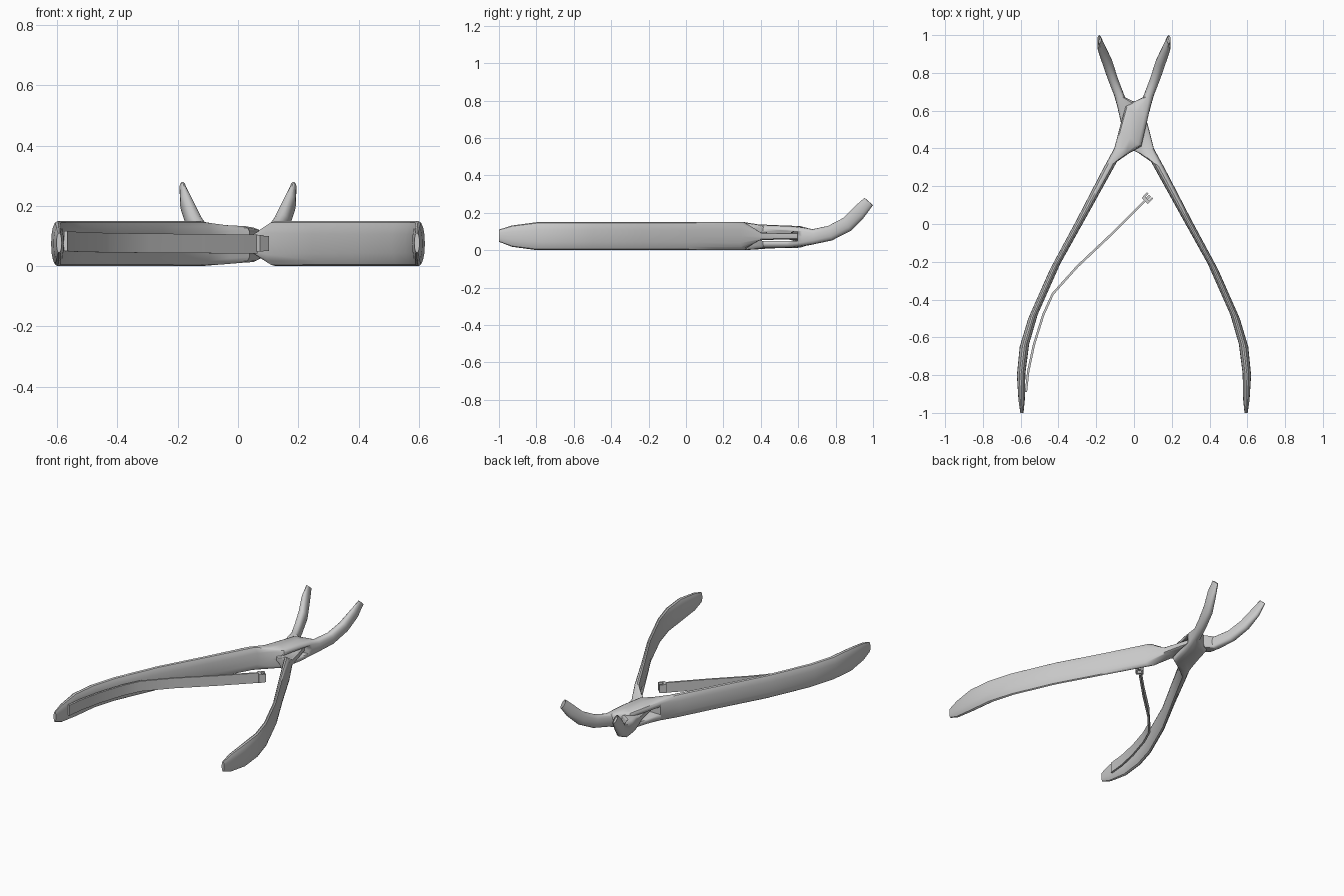
import bpy, bmesh, math
from mathutils import Vector

if "Cube" in bpy.data.objects:
    bpy.data.objects.remove(bpy.data.objects["Cube"])

SIDES = 16


def finish(name, bm, angle=35):
    bmesh.ops.recalc_face_normals(bm, faces=bm.faces)
    me = bpy.data.meshes.new(name)
    bm.to_mesh(me)
    bm.free()
    ob = bpy.data.objects.new(name, me)
    bpy.context.collection.objects.link(ob)
    bpy.ops.object.select_all(action='DESELECT')
    ob.select_set(True)
    bpy.context.view_layer.objects.active = ob
    bpy.ops.object.shade_smooth_by_angle(angle=math.radians(angle))
    return ob


def skin(bm, rings):
    loops = [[bm.verts.new(p) for p in r] for r in rings]
    n = len(loops[0])
    for a, b in zip(loops, loops[1:]):
        for i in range(n):
            bm.faces.new((a[i], a[(i + 1) % n], b[(i + 1) % n], b[i]))
    return bm.faces.new(loops[0]), bm.faces.new(loops[-1])


# station: left x,y, right x,y, bottom z, top z, lean of top toward -y, squareness
HANDLE = [
    (-.602, -1.0, -.585, -1.0, .045, .11, 0, 2.2),
    (-.612, -.93, -.578, -.93, .018, .132, 0, 2.2),
    (-.62, -.80, -.575, -.79, 0, .15, 0, 2.2),
    (-.605, -.65, -.555, -.635, 0, .15, 0, 2.2),
    (-.56, -.50, -.51, -.48, 0, .15, 0, 2.2),
    (-.445, -.24, -.39, -.21, 0, .15, 0, 2.2),
    (-.305, .02, -.245, .05, 0, .15, 0, 2.3),
    (-.165, .29, -.09, .33, 0, .15, 0, 2.6)]
PIVOT = [
    (-.105, .40, -.025, .375, .005, .138, 0, 5),
    (-.08, .50, .04, .41, .01, .135, 0, 5),
    (-.045, .625, .07, .54, .012, .13, 0, 5),
    (0, .648, .088, .62, .022, .122, 0, 4)]
TONGUE = [s[:4] + z + (0, 5) for s, z in zip(
    PIVOT, [(.052, .098), (.056, .094), (.056, .094), (.03, .115)])]
JAW = [
    (.047, .67, .105, .68, .03, .112, 0, 2.6),
    (.085, .77, .14, .77, .052, .13, .02, 2.4),
    (.115, .86, .17, .86, .103, .172, .04, 2.3),
    (.148, .928, .192, .925, .172, .236, .045, 2.2),
    (.174, .978, .194, .976, .24, .28, .045, 2.0)]


def half(name, stations, sx):
    rings = []
    for lx, ly, rx, ry, z0, z1, lean, e in stations:
        left, right = Vector((lx * sx, ly, 0)), Vector((rx * sx, ry, 0))
        mid = (left + right) / 2 + Vector((0, 0, (z0 + z1) / 2))
        u, v = (right - left) / 2, Vector((0, -lean, z1 - z0)) / 2
        ring = []
        for i in range(SIDES):
            a = 2 * math.pi * i / SIDES
            c, s = math.cos(a), math.sin(a)
            ring.append(mid + u * math.copysign(abs(c) ** (2 / e), c)
                        + v * math.copysign(abs(s) ** (2 / e), s))
        rings.append(ring)
    bm = bmesh.new()
    tip = skin(bm, rings)[1]
    bmesh.ops.recalc_face_normals(bm, faces=bm.faces)
    # small hollow cup in the jaw tip
    bmesh.ops.inset_region(bm, faces=[tip], thickness=.003)
    bmesh.ops.translate(bm, verts=tip.verts, vec=(-.006 * sx, -.012, -.012))
    return finish(name, bm)


def box(name, size, loc, rot=0):
    bm = bmesh.new()
    bmesh.ops.create_cube(bm, size=1)
    for v in bm.verts:
        v.co = Vector((v.co.x * size[0], v.co.y * size[1], v.co.z * size[2]))
    ob = finish(name, bm)
    ob.location = loc
    ob.rotation_euler.z = rot
    return ob


# two crossing halves; the first is slotted so the second passes through it
outer = half("slotted_half", HANDLE + PIVOT + JAW, 1)
half("tongue_half", HANDLE + TONGUE + JAW, -1)
cutter = box("slot_cutter", (.5, .19, .05), (0, .5, .075))
cutter.hide_render = True
bpy.context.view_layer.objects.active = outer
mod = outer.modifiers.new("slot", 'BOOLEAN')
mod.operation = 'DIFFERENCE'
mod.solver = 'EXACT'
mod.object = cutter
bpy.ops.object.modifier_apply(modifier=mod.name)
bpy.data.objects.remove(cutter)

# leaf spring lying along the left handle, then bending inward
path = [(-.572, -.89), (-.56, -.78), (-.53, -.64), (-.48, -.48), (-.43, -.37),
        (-.30, -.225), (-.12, -.055), (.06, .125)]
rings = []
for i, p in enumerate(path):
    a, b = Vector(path[max(i - 1, 0)]), Vector(path[min(i + 1, len(path) - 1)])
    d = (b - a).normalized() * .006
    t = i / (len(path) - 1)
    z0, z1 = .05 - .008 * t, .117 - .012 * t
    rings.append([(p[0] + s * -d.y, p[1] + s * d.x, z)
                  for s, z in ((-1, z0), (1, z0), (1, z1), (-1, z1))])
bm = bmesh.new()
skin(bm, rings)
finish("leaf_spring", bm)

# forked head on the free end of the spring
rot = math.radians(45)
box("spring_head", (.016, .046, .056), (.063, .128, .076), rot)
for side in (-1, 1):
    o = .018 * side * math.sqrt(.5)
    box("spring_prong", (.03, .011, .05), (.076 - o, .141 + o, .076), rot)
box("spring_tooth", (.03, .014, .026), (.074, .139, .076), rot)
